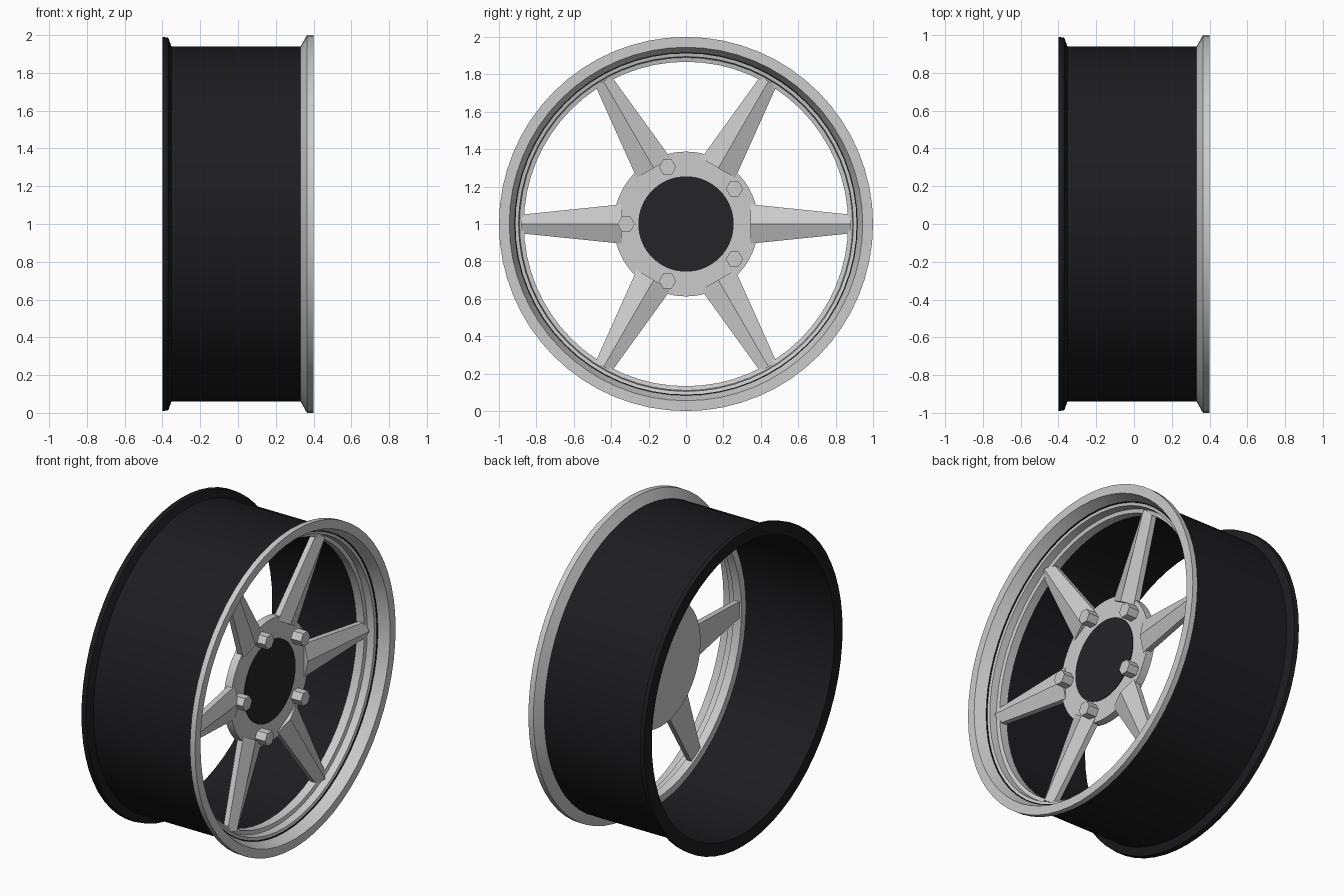
import bpy, bmesh
from math import sin, cos, pi, radians
from mathutils import Matrix, Vector

if "Cube" in bpy.data.objects:
    bpy.data.objects.remove(bpy.data.objects["Cube"])

CENTRE = Vector((0, 0, 1))


def material(name, rgb):
    m = bpy.data.materials.new(name)
    m.diffuse_color = (*rgb, 1)
    m.use_nodes = True
    m.node_tree.nodes["Principled BSDF"].inputs["Base Color"].default_value = m.diffuse_color
    return m


black = material("black_paint", (0.012, 0.012, 0.014))
cap_black = material("cap_black", (0.018, 0.018, 0.02))


def finish(bm, name, mat=None, smooth=None):
    bmesh.ops.recalc_face_normals(bm, faces=bm.faces)
    me = bpy.data.meshes.new(name)
    bm.to_mesh(me)
    bm.free()
    ob = bpy.data.objects.new(name, me)
    bpy.context.collection.objects.link(ob)
    ob.location = CENTRE
    if mat:
        me.materials.append(mat)
    if smooth:
        bpy.ops.object.select_all(action='DESELECT')
        ob.select_set(True)
        bpy.context.view_layer.objects.active = ob
        bpy.ops.object.shade_smooth_by_angle(angle=radians(smooth))
    return ob


def ring(name, profile, mat=None, n=64):
    """Closed (x, radius) profile revolved about the x axis."""
    bm = bmesh.new()
    loops = [[bm.verts.new((x, r * cos(2 * pi * i / n), r * sin(2 * pi * i / n)))
              for x, r in profile] for i in range(n)]
    k = len(profile)
    for i in range(n):
        a, b = loops[i], loops[(i + 1) % n]
        for j in range(k):
            bm.faces.new((a[j], a[(j + 1) % k], b[(j + 1) % k], b[j]))
    return finish(bm, name, mat, 20)


def disc(name, x0, x1, r, n=64, y=0, z=0, mat=None, smooth=20):
    """Cylinder along x from x0 to x1."""
    bm = bmesh.new()
    bmesh.ops.create_cone(bm, cap_ends=True, segments=n, radius1=r, radius2=r, depth=x1 - x0)
    rot = Matrix.Rotation(pi / 2, 4, 'Y')
    if n == 6:
        rot = rot @ Matrix.Rotation(pi / 2, 4, 'Z')
        # hexagon points lie along y
        pts = [(rot @ v.co).yz for v in bm.verts]
        if max(p[0] for p in pts) < r * 0.95:
            rot = Matrix.Rotation(pi / 2, 4, 'Y')
    bm.transform(Matrix.Translation(((x0 + x1) / 2, y, z)) @ rot)
    return finish(bm, name, mat, smooth)


# Wide black barrel with a flared rear flange
ring("barrel", [(-0.40, 0.99), (-0.37, 0.987), (-0.352, 0.94), (0.335, 0.94),
                (0.335, 0.912), (-0.40, 0.912)], black)

# Bright stepped front lip
ring("front_lip", [(0.33, 0.938), (0.365, 1.0), (0.40, 1.0), (0.40, 0.945), (0.33, 0.915),
                   (0.325, 0.895), (0.28, 0.89), (0.275, 0.867), (0.22, 0.867), (0.22, 0.93)])

# Hub plate and centre cap
disc("hub", 0.17, 0.22, 0.387)
disc("centre_cap", 0.20, 0.224, 0.255, mat=cap_black)

# Six tapering spokes with a ridge down the front
for i in range(6):
    bm = bmesh.new()
    sections = []
    for r, w, back, edge, ridge in ((0.345, 0.105, 0.185, 0.222, 0.245),
                                    (0.882, 0.050, 0.235, 0.268, 0.300)):
        sections.append([bm.verts.new(p) for p in (
            (back, r, -w), (edge, r, -w), (ridge, r, 0), (edge, r, w), (back, r, w))])
    a, b = sections
    for j in range(5):
        k = (j + 1) % 5
        bm.faces.new((a[j], a[k], b[k], b[j]))
    bm.faces.new(a)
    bm.faces.new(b)
    bm.transform(Matrix.Rotation(i * pi / 3, 4, 'X'))
    finish(bm, f"spoke_{i + 1}")

# Five hexagonal wheel nuts
for i in range(5):
    t = pi + i * 2 * pi / 5
    disc(f"wheel_nut_{i + 1}", 0.21, 0.29, 0.046, 6, 0.32 * cos(t), 0.32 * sin(t), smooth=None)
